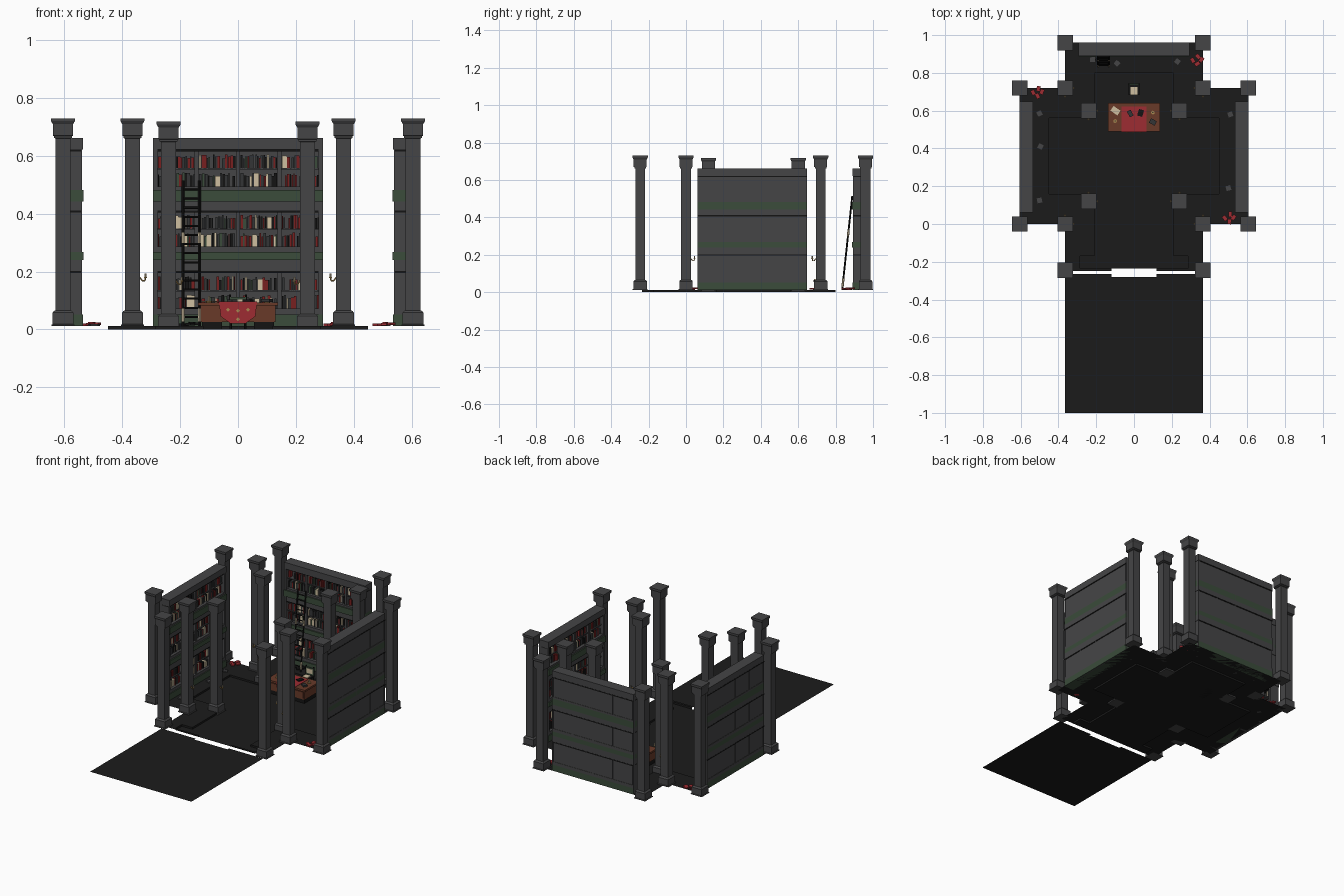
import bpy, bmesh, math, random
from mathutils import Matrix, Vector

if "Cube" in bpy.data.objects:
    bpy.data.objects.remove(bpy.data.objects["Cube"])
random.seed(4)

NAMES = {
    "stone_grey": (0.06, 0.06, 0.062), "floor_black": (0.0112, 0.0112, 0.0112),
    "moss_green": (0.043, 0.072, 0.043), "book_red": (0.19, 0.014, 0.014),
    "desk_brown": (0.14, 0.042, 0.022), "paper_cream": (0.62, 0.52, 0.35),
    "iron_black": (0.007, 0.007, 0.007), "book_grey": (0.033, 0.035, 0.037),
    "brass": (0.4, 0.25, 0.08), "cloth_red": (0.34, 0.025, 0.032)}
MATS = []
for n, c in NAMES.items():
    m = bpy.data.materials.new(n)
    m.diffuse_color = (*c, 1)
    m.use_nodes = True
    m.node_tree.nodes["Principled BSDF"].inputs["Base Color"].default_value = m.diffuse_color
    MATS.append(m)
STONE, FLOOR, GREEN, RED, BROWN, CREAM, BLACK, GREY, BRASS, CLOTH = range(10)


def box(bm, lo, hi, mat, rot=None):
    """Box between two corners, optionally turned about its own centre."""
    lo, hi = Vector(lo), Vector(hi)
    s = hi - lo
    mtx = Matrix.Translation((lo + hi) / 2)
    if rot:
        mtx = mtx @ rot
    mtx = mtx @ Matrix.Diagonal((s.x, s.y, s.z, 1))
    for v in bmesh.ops.create_cube(bm, size=1, matrix=mtx)["verts"]:
        for f in v.link_faces:
            f.material_index = mat


def rod(bm, a, b, r, mat, n=6):
    a, b = Vector(a), Vector(b)
    d = b - a
    mtx = Matrix.Translation((a + b) / 2) @ d.to_track_quat("Z", "Y").to_matrix().to_4x4()
    res = bmesh.ops.create_cone(bm, cap_ends=True, segments=n, radius1=r, radius2=r,
                                depth=d.length, matrix=mtx)
    for v in res["verts"]:
        for f in v.link_faces:
            f.material_index = mat


def finish(name, bm, loc=(0, 0, 0), turn=0):
    me = bpy.data.meshes.new(name)
    bm.to_mesh(me)
    bm.free()
    for m in MATS:
        me.materials.append(m)
    ob = bpy.data.objects.new(name, me)
    ob.location = loc
    ob.rotation_euler.z = turn
    bpy.context.collection.objects.link(ob)
    return ob


# Floor: raised cross-shaped border with a sunken cross inside it
STEP = 0.012
XS = [0, .12, .21, .285, .365, .45, .605]
XS = [-x for x in XS[:0:-1]] + XS
YS = [-.25, -.235, -.17, 0, .16, .56, .72, .8, .96]


def level(x, y):
    x = abs(x)
    if y < YS[0] or y > .96 or x > .605 or (x > .365 and not 0 < y < .72) or (x < .12 and y < -.235):
        return None
    sunk = (x < .45 and .16 < y < .56) or (y > -.235 and ((x < .21 and y < .8) or (x < .285 and y < -.17)))
    return 0 if sunk else STEP


bm = bmesh.new()


def quad(*pts):
    bm.faces.new([bm.verts.new(p) for p in pts]).material_index = FLOOR


for i in range(len(XS) - 1):
    for j in range(len(YS) - 1):
        x0, x1, y0, y1 = XS[i], XS[i + 1], YS[j], YS[j + 1]
        cx, cy = (x0 + x1) / 2, (y0 + y1) / 2
        z = level(cx, cy)
        if z is None:
            continue
        quad((x0, y0, z), (x1, y0, z), (x1, y1, z), (x0, y1, z))
        if z == 0:  # risers around the sunken area
            for dx, dy, a, b in ((-1, 0, (x0, y0), (x0, y1)), (1, 0, (x1, y1), (x1, y0)),
                                 (0, -1, (x1, y0), (x0, y0)), (0, 1, (x0, y1), (x1, y1))):
                nx = cx + dx * ((x1 - x0) / 2 + .004)
                ny = cy + dy * ((y1 - y0) / 2 + .004)
                if level(nx, ny):
                    quad((*a, 0), (*b, 0), (*b, STEP), (*a, STEP))
bmesh.ops.remove_doubles(bm, verts=bm.verts, dist=1e-5)
finish("hall_floor", bm)

# Entrance floor, notched for the doorway
bm = bmesh.new()
quad(*[(x, y, 0) for x, y in ((-.365, -1), (.365, -1), (.365, -.265), (.12, -.265),
                              (.12, -.28), (-.12, -.28), (-.12, -.265), (-.365, -.265))])
finish("entrance_floor", bm)

# Square columns from a stepped profile (half width, height)
PROFILE = [(.04, 0), (.04, .004), (.036, .006), (.036, .046), (.031, .052), (.026, .054), (.026, .648),
           (.031, .65), (.031, .656), (.035, .658), (.035, .698), (.037, .701), (.041, .708), (.041, .718)]


def column(name, x, y, z):
    bm = bmesh.new()
    rings = [[bm.verts.new((sx * h, sy * h, t)) for sx, sy in ((-1, -1), (1, -1), (1, 1), (-1, 1))]
             for h, t in PROFILE]
    for a, b in zip(rings, rings[1:]):
        for k in range(4):
            bm.faces.new((a[k], a[(k + 1) % 4], b[(k + 1) % 4], b[k]))
    bm.faces.new(rings[0][::-1])
    bm.faces.new(rings[-1])
    finish(name, bm, (x, y, z))


def sconce(x, y, dx, dy, z):
    """Curved brass arm with a candle on one column face."""
    bm = bmesh.new()
    p = [(x + dx * d, y + dy * d, z + h) for d, h in ((.026, .168), (.034, .156), (.043, .156), (.045, .166))]
    for a, b in zip(p, p[1:]):
        rod(bm, a, b, .0025, BRASS)
    top = Vector(p[-1])
    rod(bm, top, top + Vector((0, 0, .003)), .006, BRASS)
    rod(bm, top, top + Vector((0, 0, .016)), .0035, CREAM)
    finish("wall_candle", bm)


for s in (-1, 1):
    for x, y in ((.605, .72), (.605, 0), (.365, .96), (.365, -.245), (.365, .72), (.365, 0)):
        column("hall_column", s * x, y, STEP)
    for x, y in ((.24, .6), (.24, .12)):
        column("inner_column", s * x, y, 0)
    for x, y, z in ((.365, .72, STEP), (.365, 0, STEP), (.24, .6, 0), (.24, .12, 0)):
        sconce(s * x, y, -s, 0, z)
        sconce(s * x, y, 0, -1 if y > .36 else 1, z)


# Stone bookcases: local back at y = 0, front towards -y
def bookcase(name, loc, turn):
    W = .293
    bm = bmesh.new()
    box(bm, (-W, -.016, 0), (W, -.002, .65), STONE)
    for lo, hi, d, mat in ((0, .04, .07, GREEN), (.04, .06, .064, STONE), (.19, .228, .064, STONE),
                           (.228, .256, .072, GREEN), (.256, .275, .064, STONE), (.4, .43, .064, STONE),
                           (.43, .47, .072, GREEN), (.47, .482, .064, STONE), (.61, .65, .07, STONE)):
        box(bm, (-W, -d, lo), (W, 0, hi), mat)
    for t in (.183, .393, .603):       # dark grooves below each ledge
        box(bm, (-W, -.064, t), (W, .001, t + .007), BLACK)
    for k in range(5):                 # uprights, with thin ribs on the back
        u = -W + .007 + k * (2 * W - .014) / 4
        d = .066 if k in (0, 4) else .058
        box(bm, (u - .007, -d, 0), (u + .007, -.004, .62), STONE)
        box(bm, (u - .0015, -.004, 0), (u + .0015, 0, .62), STONE)
    for z0, z1 in ((.06, .183), (.275, .393), (.482, .603)):
        mid = (z0 + z1) / 2
        box(bm, (-W, -.052, mid - .003), (W, -.01, mid + .003), STONE)
        for base in (z0, mid + .003):  # rows of books
            for k in range(4):
                u = -W + .016 + k * .143
                end = u + .124
                while u < end:
                    w = random.uniform(.005, .011)
                    mat = random.choices((RED, GREY, BLACK, CREAM, GREEN), (36, 36, 14, 6, 8))[0]
                    if random.random() < .06:
                        w, mat = .018, CREAM
                    w = min(w, end - u + .003)
                    if random.random() > .08:
                        box(bm, (u, -random.uniform(.042, .05), base),
                            (u + w - .001, -.012, base + random.uniform(.034, .048)), mat)
                    u += w
    finish(name, bm, loc, turn)


bookcase("back_bookcase", (0, .96, STEP), 0)
bookcase("left_bookcase", (-.606, .355, STEP), math.pi / 2)
bookcase("right_bookcase", (.606, .355, STEP), -math.pi / 2)

# Leaning ladder with pale wrappings on the rails
bm = bmesh.new()
foot, head = Vector((0, .835, STEP)), Vector((0, .889, .515))
for x in (-.19, -.133):
    o = Vector((x, 0, 0))
    rod(bm, foot + o, head + o, .005, BLACK, 4)
    for t0, t1 in ((.03, .12), (.57, .64)):
        rod(bm, foot.lerp(head, t0) + o, foot.lerp(head, t1) + o, .0062, CREAM)
for i in range(15):
    p = foot.lerp(head, (i + 1) / 16)
    rod(bm, (-.19, p.y, p.z), (-.133, p.y, p.z), .0035, BLACK)
finish("ladder", bm)

# Desk on low dark feet
bm = bmesh.new()
box(bm, (-.138, .49, .082), (.138, .64, .094), BROWN)
box(bm, (-.13, .5, .026), (.13, .63, .082), BROWN)
for s in (-1, 1):
    box(bm, (s * .09 - .035, .505, 0), (s * .09 + .035, .625, .026), BLACK)
    box(bm, (s * .09 - .032, .495, .036), (s * .09 + .032, .5, .076), BROWN)
finish("desk", bm)

# Runner over the desk, hanging to a point in front
bm = bmesh.new()
box(bm, (-.066, .488, .094), (.066, .622, .096), CLOTH)
drop = [(-.066, .096), (.066, .096), (.06, .045), (.025, .02), (-.025, .02), (-.06, .045)]
f = bm.faces.new([bm.verts.new((x, .487, z)) for x, z in drop])
f.material_index = CLOTH
for x, z in ((-.035, .068), (0, .064), (.035, .068), (0, .035)):  # brass studs
    box(bm, (x - .005, .484, z - .005), (x + .005, .487, z + .005), BRASS, Matrix.Rotation(.785, 4, "Y"))
finish("desk_runner", bm)

# Items on the desk
bm = bmesh.new()
for x, y, w, d, h, a, mat in ((-.098, .6, .045, .03, .003, -.6, CREAM), (-.02, .585, .022, .034, .008, .5, GREY),
                              (.035, .588, .028, .036, .007, -.3, BLACK), (.1, .54, .034, .026, .009, -.5, GREY)):
    box(bm, (x - w / 2, y - d / 2, .095), (x + w / 2, y + d / 2, .096 + h), mat, Matrix.Rotation(a, 4, "Z"))
for x, y in ((-.1, .545), (.1, .59)):
    rod(bm, (x, y, .094), (x, y, .099), .01, BRASS, 8)
    rod(bm, (x, y, .099), (x, y, .115), .004, CREAM)
finish("desk_items", bm)

# Chair behind the desk
bm = bmesh.new()
for x in (-.025, .025):
    for y in (.69, .74):
        rod(bm, (x, y, 0), (x, y, .058), .004, BLACK, 4)
box(bm, (-.03, .682, .055), (.03, .745, .064), BLACK)
box(bm, (-.019, .684, .064), (.019, .724, .07), CREAM)
box(bm, (-.028, .737, .064), (.028, .745, .112), GREEN)
box(bm, (-.02, .735, .074), (.02, .738, .104), CREAM)
for x in (-.027, .027):
    rod(bm, (x, .741, .06), (x, .741, .12), .004, BLACK)
finish("chair", bm)

# Fallen books and loose stones on the raised floor
bm = bmesh.new()
for cx, cy, mat in ((.335, .86, CLOTH), (-.51, .69, CLOTH), (.505, .025, CLOTH), (-.165, .865, BLACK)):
    for i, (dx, dy) in enumerate(((-.024, .006), (0, -.012), (.022, .01), (.004, .026))):
        x, y, z = cx + dx, cy + dy, STEP + .002 * i
        box(bm, (x - .01, y - .014, z), (x + .01, y + .014, z + .008), mat,
            Matrix.Rotation(random.uniform(-1, 1), 4, "Z"))
for x, y in ((-.495, .41), (-.5, .125), (-.5, .585), (.51, .58), (.5, .19), (-.22, .87), (-.09, .85), (.23, .86)):
    box(bm, (x - .013, y - .013, STEP), (x + .013, y + .013, STEP + .007), STONE,
        Matrix.Rotation(random.uniform(-1, 1), 4, "Z"))
finish("fallen_books", bm)
